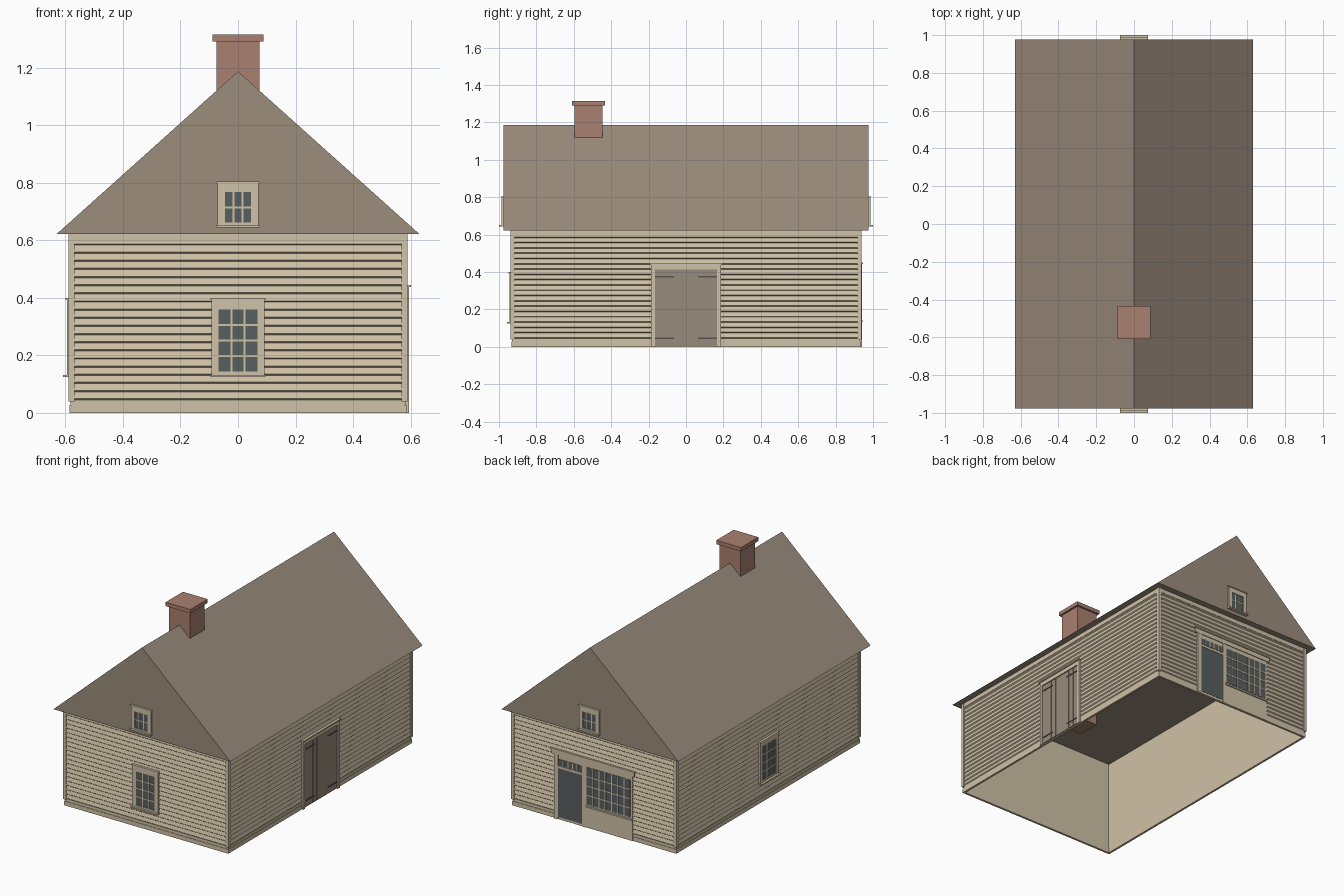
import bpy, bmesh, math
from mathutils import Matrix

cube = bpy.data.objects.get("Cube")
if cube:
    bpy.data.objects.remove(cube, do_unlink=True)


def material(name, *srgb):
    linear = [((c / 255 + 0.055) / 1.055) ** 2.4 for c in srgb] + [1]
    m = bpy.data.materials.new(name)
    m.use_nodes = True
    m.diffuse_color = linear
    m.node_tree.nodes["Principled BSDF"].inputs["Base Color"].default_value = linear
    return m


CREAM = material("cream_paint", 208, 194, 168)
ROOF = material("brown_shingle", 156, 141, 125)
BRICK = material("red_brick", 170, 128, 112)
GLASS = material("dark_glass", 88, 94, 94)
DOOR = material("weathered_door", 152, 139, 124)
IRON = material("dark_iron", 88, 82, 76)

# Half sizes of the wall planes, and the turn of each side about z
HX, HY, EAVE = 0.579, 0.928, 0.622
FRONT, LEFT, BACK, RIGHT = (i * math.pi / 2 for i in range(4))


def finish(name, bm, mat, turn=0):
    bmesh.ops.recalc_face_normals(bm, faces=bm.faces)
    bm.transform(Matrix.Rotation(turn, 4, "Z"))
    mesh = bpy.data.meshes.new(name)
    bm.to_mesh(mesh)
    bm.free()
    mesh.materials.append(mat)
    ob = bpy.data.objects.new(name, mesh)
    bpy.context.collection.objects.link(ob)
    return ob


def boxes(name, mat, turn, items):
    """Each item: across from/to, outward from/to, height from/to."""
    bm = bmesh.new()
    for u0, u1, d0, d1, z0, z1 in items:
        size = Matrix.Diagonal((u1 - u0, d1 - d0, z1 - z0, 1))
        place = Matrix.Translation(((u0 + u1) / 2, -(d0 + d1) / 2, (z0 + z1) / 2))
        bmesh.ops.create_cube(bm, size=1, matrix=place @ size)
    return finish(name, bm, mat, turn)


def siding(name, turn, half, d):
    """Clapboards: one stepped profile stretched along the wall."""
    z, pitch, profile = 0.045, 0.0283, []
    while z < EAVE - 0.02:
        profile += [(d + 0.001, z), (d + 0.007, z + 0.005)]
        z += pitch
    profile.append((d + 0.001, EAVE))
    bm = bmesh.new()
    rows = [[bm.verts.new((u, -y, h)) for u in (-half, half)] for y, h in profile]
    for a, b in zip(rows, rows[1:]):
        bm.faces.new((a[0], a[1], b[1], b[0]))
    finish(name, bm, CREAM, turn)


def panes(name, turn, d, u0, u1, z0, z1, cols, rows, bar=0.007):
    """Glass plate with a grid of glazing bars."""
    boxes(name + "_glass", GLASS, turn, [(u0, u1, d - 0.004, d, z0, z1)])
    bars = []
    for i in range(1, cols):
        u = u0 + (u1 - u0) * i / cols
        bars.append((u - bar / 2, u + bar / 2, d - 0.002, d + 0.002, z0, z1))
    for i in range(1, rows):
        z = z0 + (z1 - z0) * i / rows
        bars.append((u0, u1, d - 0.002, d + 0.002, z - bar / 2, z + bar / 2))
    if bars:
        boxes(name + "_bars", CREAM, turn, bars)


def frame(u0, u1, z0, z1, iu0, iu1, iz0, iz1, d0, d1):
    return [(u0, iu0, d0, d1, z0, z1), (iu1, u1, d0, d1, z0, z1),
            (iu0, iu1, d0, d1, z0, iz0), (iu0, iu1, d0, d1, iz1, z1)]


def window(name, turn, d, half, z0, z1, ghalf, gz0, gz1, rows):
    parts = frame(-half, half, z0, z1, -ghalf, ghalf, gz0, gz1, d, d + 0.016)
    parts.append((-half - 0.004, half + 0.004, d, d + 0.02, z1 - 0.004, z1 + 0.002))
    parts.append((-half - 0.004, half + 0.004, d, d + 0.03, z0 - 0.006, z0 + 0.002))
    boxes(name + "_frame", CREAM, turn, parts)
    panes(name, turn, d + 0.011, -ghalf, ghalf, gz0, gz1, 3, rows)


# Walls: thin inner shell, sill, clapboards and corner boards
for name, turn, half, d in (("front", FRONT, HX, HY), ("left", LEFT, HY, HX),
                            ("back", BACK, HX, HY), ("right", RIGHT, HY, HX)):
    boxes(name + "_wall", CREAM, turn, [(-half, half, d - 0.008, d, 0, EAVE)])
    boxes(name + "_sill_board", CREAM, turn,
          [(-half - 0.006, half + 0.006, d, d + 0.006, 0, 0.027),
           (-half, half, d, d + 0.003, 0.027, 0.045)])
    siding(name + "_siding", turn, half - 0.005, d)
    boxes(name + "_trim", CREAM, turn,
          [(s * half - 0.01, s * half + 0.01, d - 0.01, d + 0.01, 0.04, EAVE)
           for s in (-1, 1)] + [(-half, half, d, d + 0.008, 0.595, EAVE)])

# Roof: solid gable prism
bm = bmesh.new()
ends = [[bm.verts.new((x, y, z)) for x, z in ((-0.63, EAVE), (0.63, EAVE), (0, 1.187))]
        for y in (-0.977, 0.977)]
for tri in ends:
    bm.faces.new(tri)
for i in range(3):
    j = (i + 1) % 3
    bm.faces.new((ends[0][i], ends[0][j], ends[1][j], ends[1][i]))
finish("roof", bm, ROOF)

# Chimney with cap
boxes("chimney", BRICK, FRONT, [(-0.075, 0.075, 0.447, 0.597, 0.51, 1.295),
                                (-0.088, 0.088, 0.434, 0.61, 1.29, 1.315)])

# Sash windows
for name, turn, d in (("front_window", FRONT, HY), ("right_window", RIGHT, HX)):
    window(name, turn, d, 0.092, 0.13, 0.397, 0.067, 0.143, 0.36, 4)
for name, turn in (("front_gable_window", FRONT), ("back_gable_window", BACK)):
    window(name, turn, 0.97, 0.071, 0.65, 0.802, 0.046, 0.662, 0.767, 2)

# Plank double door on the left wall
boxes("barn_door_frame", CREAM, LEFT,
      [(-0.187, -0.166, HX, HX + 0.016, 0, 0.412),
       (0.166, 0.187, HX, HX + 0.016, 0, 0.412),
       (-0.187, 0.187, HX, HX + 0.016, 0.412, 0.438),
       (-0.192, 0.192, HX, HX + 0.022, 0.438, 0.445)])
plank = 0.332 / 8
boxes("barn_door_backing", DOOR, LEFT, [(-0.166, 0.166, HX, HX + 0.008, 0.005, 0.412)])
boxes("barn_door_planks", DOOR, LEFT,
      [(-0.166 + i * plank + 0.001, -0.166 + (i + 1) * plank - 0.001,
        HX, HX + 0.011, 0.005, 0.41) for i in range(8)])
boxes("barn_door_hinges", IRON, LEFT,
      [(u, u + 0.1, HX + 0.009, HX + 0.014, z - 0.004, z + 0.004)
       for u in (-0.165, 0.065) for z in (0.045, 0.375)])

# Shop front on the back wall: panel, header, door, transom, wide window
boxes("shop_panel", CREAM, BACK, [(-0.28, 0.275, HY, HY + 0.009, 0, 0.425)])
trim = [(-0.3, 0.29, HY, HY + 0.014, 0.415, 0.445),
        (-0.305, 0.295, HY, HY + 0.018, 0.443, 0.45),
        (-0.28, -0.253, HY, HY + 0.013, 0, 0.415),
        (-0.08, -0.058, HY, HY + 0.013, 0, 0.415),
        (-0.253, -0.08, HY, HY + 0.013, 0.33, 0.345),
        (-0.06, 0.275, HY, HY + 0.016, 0.132, 0.142)]
boxes("shop_trim", CREAM, BACK, trim)
boxes("shop_door", GLASS, BACK, [(-0.253, -0.08, HY, HY + 0.0105, 0.015, 0.33)])
panes("shop_transom", BACK, HY + 0.0105, -0.25, -0.083, 0.348, 0.388, 5, 1)
panes("shop_window", BACK, HY + 0.0105, -0.05, 0.26, 0.15, 0.39, 7, 4)
